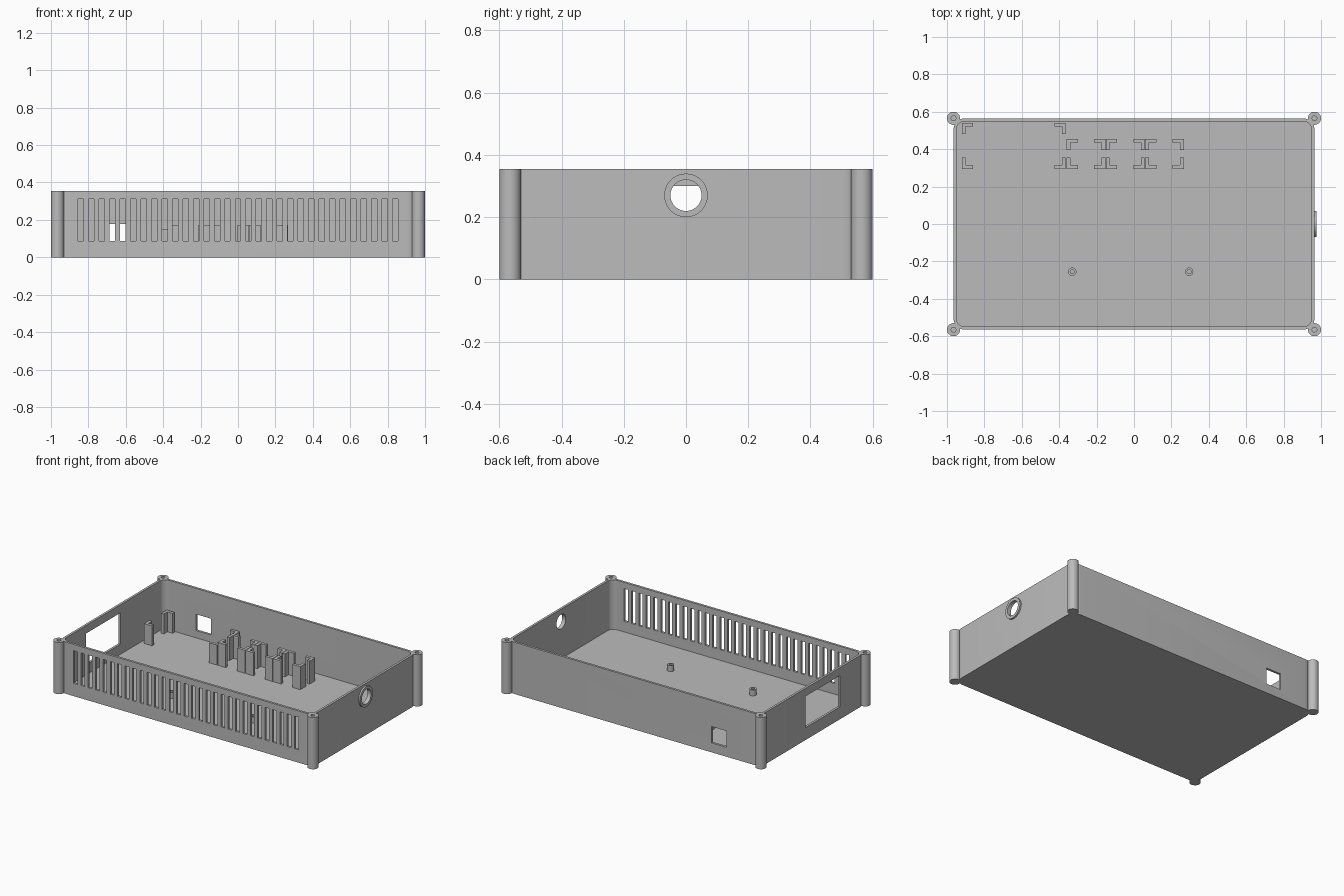
import bpy, bmesh, math
from mathutils import Matrix, Vector

if "Cube" in bpy.data.objects:
    bpy.data.objects.remove(bpy.data.objects["Cube"])

H, FLOOR = 0.355, 0.015          # case height, floor thickness
OX, OY, WALL, RAD = 0.965, 0.565, 0.016, 0.06

grey = bpy.data.materials.new("case_grey")
grey.diffuse_color = (0.5, 0.5, 0.5, 1)
grey.use_nodes = True
grey.node_tree.nodes["Principled BSDF"].inputs["Base Color"].default_value = grey.diffuse_color


def finish(name, bm):
    bmesh.ops.recalc_face_normals(bm, faces=bm.faces)
    me = bpy.data.meshes.new(name)
    bm.to_mesh(me)
    bm.free()
    ob = bpy.data.objects.new(name, me)
    bpy.context.collection.objects.link(ob)
    me.materials.append(grey)
    return ob


def smooth(ob):
    bpy.ops.object.select_all(action='DESELECT')
    ob.select_set(True)
    bpy.context.view_layer.objects.active = ob
    bpy.ops.object.shade_smooth_by_angle(angle=math.radians(30))


def add_box(bm, x0, x1, y0, y1, z0, z1):
    m = Matrix.Translation(((x0 + x1) / 2, (y0 + y1) / 2, (z0 + z1) / 2))
    bmesh.ops.create_cube(bm, size=1, matrix=m @ Matrix.Diagonal((x1 - x0, y1 - y0, z1 - z0, 1)))


def lathe(name, profile, matrix, closed=False, steps=40):
    bm = bmesh.new()
    vs = [bm.verts.new((r, 0, z)) for r, z in profile]
    es = [bm.edges.new(p) for p in zip(vs, vs[1:])]
    if closed:
        es.append(bm.edges.new((vs[-1], vs[0])))
    bmesh.ops.spin(bm, geom=vs + es, cent=(0, 0, 0), axis=(0, 0, 1),
                   angle=math.tau, steps=steps)
    bmesh.ops.remove_doubles(bm, verts=bm.verts, dist=1e-5)
    bm.transform(matrix)
    ob = finish(name, bm)
    smooth(ob)
    return ob


def rounded_loop(bm, inset, z, n=8):
    r = RAD - inset
    loop = []
    for q, (sx, sy) in enumerate(((1, 1), (-1, 1), (-1, -1), (1, -1))):
        for i in range(n + 1):
            a = math.pi / 2 * (q + i / n)
            loop.append(bm.verts.new((sx * (OX - RAD) + r * math.cos(a),
                                      sy * (OY - RAD) + r * math.sin(a), z)))
    return loop


# Open tray: outer wall, rim, inner wall and floor
bm = bmesh.new()
loops = [rounded_loop(bm, i, z) for i, z in ((0, 0), (0, H), (WALL, H), (WALL, FLOOR))]
for a, b in zip(loops, loops[1:]):
    for i in range(len(a)):
        j = (i + 1) % len(a)
        bm.faces.new((a[i], a[j], b[j], b[i]))
bm.faces.new(loops[0])
bm.faces.new(loops[-1])
case = finish("case_tray", bm)

# Cutters: vent slots, back window, left window, round cable hole
bm = bmesh.new()
for i in range(31):
    x = -0.84 + i * 0.056
    add_box(bm, x - 0.0145, x + 0.0145, -0.62, -0.5, 0.088, 0.312)
add_box(bm, -0.705, -0.59, 0.5, 0.62, 0.065, 0.177)
add_box(bm, -1.02, -0.9, -0.295, 0.08, 0.085, 0.30)
to_right = Matrix.Translation((OX, 0, 0.27)) @ Matrix.Rotation(math.pi / 2, 4, 'Y')
bmesh.ops.create_cone(bm, cap_ends=True, segments=40, radius1=0.05, radius2=0.05,
                      depth=0.12, matrix=to_right)
cutter = finish("opening_cutter", bm)
cutter.hide_render = True
mod = case.modifiers.new("openings", 'BOOLEAN')
mod.operation, mod.solver, mod.object = 'DIFFERENCE', 'EXACT', cutter
bpy.ops.object.select_all(action='DESELECT')
case.select_set(True)
bpy.context.view_layer.objects.active = case
bpy.ops.object.modifier_apply(modifier=mod.name)
bpy.data.objects.remove(cutter)
smooth(case)

# Raised collar around the cable hole
lathe("cable_collar", [(0.05, -0.002), (0.07, -0.002), (0.07, 0.011), (0.05, 0.011)],
      to_right, closed=True)

# Corner screw posts with blind holes
R, r = 0.035, 0.013
for sx, side in ((-1, "left"), (1, "right")):
    for sy, end in ((-1, "front"), (1, "back")):
        lathe(f"screw_post_{end}_{side}",
              [(0, 0), (R, 0), (R, H), (r, H), (r, H - 0.1), (0, H - 0.1)],
              Matrix.Translation((sx * OX, sy * OY, 0)))

# Small hollow standoffs on the floor
for x, side in ((-0.33, "left"), (0.295, "right")):
    lathe(f"standoff_{side}", [(0, 0.01), (0.022, 0.01), (0.022, 0.055), (0.011, 0.055),
                               (0.011, FLOOR + 0.003), (0, FLOOR + 0.003)],
          Matrix.Translation((x, -0.255, 0)), steps=24)


# L-shaped corner brackets, four per holder
def holder(name, x0, x1, y0, y1, top, leg=0.06, t=0.02):
    bm = bmesh.new()
    for cx, sx in ((x0, 1), (x1, -1)):
        for cy, sy in ((y0, 1), (y1, -1)):
            pts = ((0, 0), (leg, 0), (leg, t), (t, t), (t, leg), (0, leg))
            f = bm.faces.new([bm.verts.new((cx + sx * u, cy + sy * v, FLOOR - 0.005))
                              for u, v in pts])
            ext = bmesh.ops.extrude_face_region(bm, geom=[f], use_keep_orig=True)
            bmesh.ops.translate(bm, vec=Vector((0, 0, top - FLOOR + 0.005)),
                                verts=[g for g in ext['geom'] if isinstance(g, bmesh.types.BMVert)])
    finish(name, bm)


holder("large_board_holder", -0.92, -0.365, 0.295, 0.54, 0.152)
for i in range(3):
    x = -0.36 + i * 0.21
    holder(f"small_board_holder_{i + 1}", x, x + 0.207, 0.295, 0.455, 0.173)
